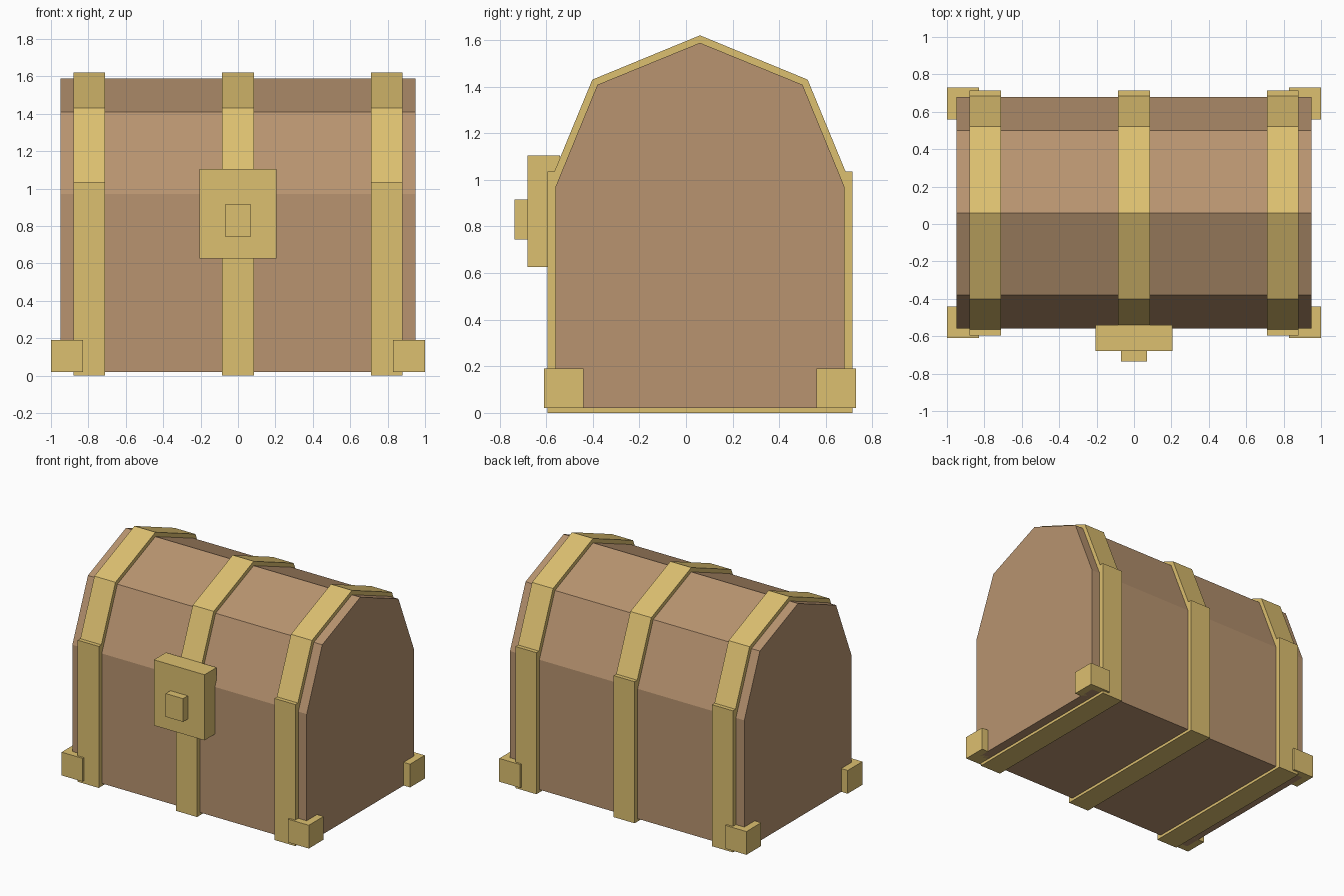
import bpy
import bmesh

cube = bpy.data.objects.get("Cube")
if cube:
    bpy.data.objects.remove(cube, do_unlink=True)


def material(name, rgb):
    mat = bpy.data.materials.new(name)
    mat.use_nodes = True
    color = (*rgb, 1)
    mat.diffuse_color = color
    mat.node_tree.nodes["Principled BSDF"].inputs["Base Color"].default_value = color
    return mat


wood = material("wood_brown", (0.48, 0.296, 0.162))
brass = material("pale_brass", (0.72, 0.525, 0.162))


def extrude_profile(name, profile, x0, x1, mat):
    """Sweep a closed (y, z) outline along x into a solid."""
    bm = bmesh.new()
    face = bm.faces.new([bm.verts.new((x0, y, z)) for y, z in profile])
    swept = bmesh.ops.extrude_face_region(bm, geom=[face], use_keep_orig=True)
    verts = [v for v in swept["geom"] if isinstance(v, bmesh.types.BMVert)]
    bmesh.ops.translate(bm, verts=verts, vec=(x1 - x0, 0, 0))
    bmesh.ops.recalc_face_normals(bm, faces=bm.faces)
    mesh = bpy.data.meshes.new(name)
    bm.to_mesh(mesh)
    bm.free()
    mesh.materials.append(mat)
    obj = bpy.data.objects.new(name, mesh)
    bpy.context.collection.objects.link(obj)
    return obj


def box(name, x, y, z, mat):
    """Box from (min, max) ranges."""
    outline = [(y[0], z[0]), (y[1], z[0]), (y[1], z[1]), (y[0], z[1])]
    return extrude_profile(name, outline, x[0], x[1], mat)


MID = 0.06  # depth of the ridge line


def mirrored(half, peak):
    """Close a half outline across the ridge line."""
    front = [(MID - d, z) for d, z in half]
    back = [(MID + d, z) for d, z in reversed(half)]
    return front + [(MID, peak)] + back


# Wooden chest with a faceted lid
chest = mirrored([(0.62, 0.02), (0.62, 0.97), (0.44, 1.408)], 1.588)
extrude_profile("chest_body", chest, -0.948, 0.948, wood)

# Straps wrapping the chest, with a small step where the lid begins
strap = mirrored([(0.655, 0), (0.655, 1.035), (0.625, 1.035), (0.462, 1.43)], 1.62)
for side, x in (("right", -0.795), ("middle", 0), ("left", 0.795)):
    extrude_profile(side + "_strap", strap, x - 0.085, x + 0.085, brass)

# Corner blocks
for side, x in (("right", (-1, -0.83)), ("left", (0.83, 1))):
    for end, y in (("front", (-0.61, -0.44)), ("back", (0.56, 0.73))):
        box(f"{end}_{side}_corner", x, y, (0.02, 0.19), brass)

# Lock plate and its knob
box("lock_plate", (-0.205, 0.205), (-0.68, -0.54), (0.625, 1.105), brass)
box("lock_knob", (-0.07, 0.07), (-0.735, -0.67), (0.745, 0.915), brass)
